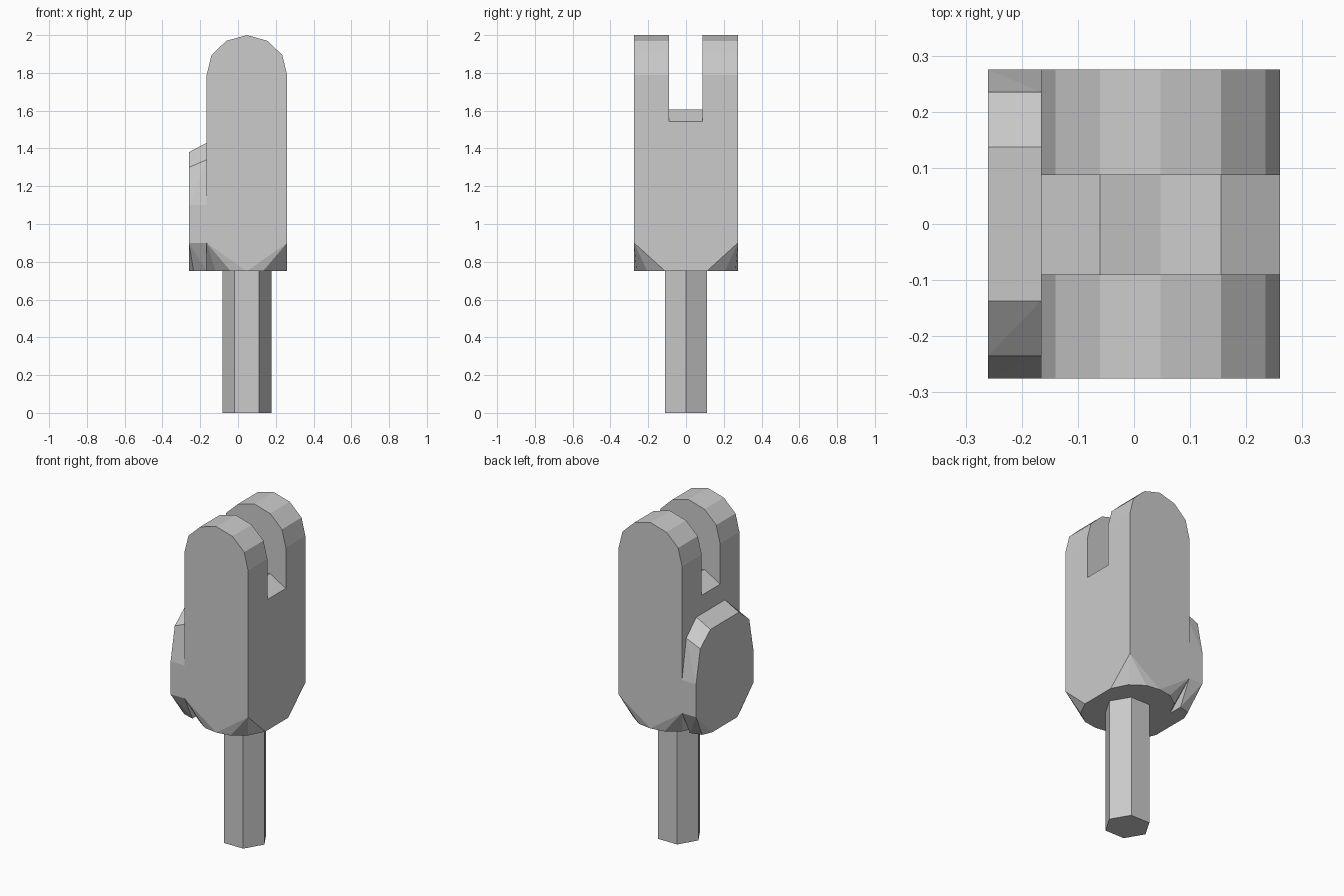
import bpy
import bmesh

old = bpy.data.objects.get("Cube")
if old:
    bpy.data.objects.remove(old, do_unlink=True)

grey = bpy.data.materials.new("plain grey")
grey.use_nodes = True
colour = (0.6, 0.6, 0.6, 1)
grey.diffuse_color = colour
grey.node_tree.nodes["Principled BSDF"].inputs["Base Color"].default_value = colour

CX = 0.047      # centre line of the body and stem
HALF = 0.213    # half width of the body
DEPTH = 0.275   # half depth of the body
RIM = 0.75      # underside of the body


def finish(name, bm):
    bmesh.ops.recalc_face_normals(bm, faces=bm.faces)
    mesh = bpy.data.meshes.new(name)
    bm.to_mesh(mesh)
    bm.free()
    mesh.materials.append(grey)
    obj = bpy.data.objects.new(name, mesh)
    bpy.context.collection.objects.link(obj)
    return obj


def hull(name, points):
    """Convex flat-faced solid around the points."""
    bm = bmesh.new()
    for p in points:
        bm.verts.new(p)
    bmesh.ops.remove_doubles(bm, verts=bm.verts, dist=0.0005)
    result = bmesh.ops.convex_hull(bm, input=bm.verts)
    loose = [v for v in result["geom_interior"] if isinstance(v, bmesh.types.BMVert)]
    bmesh.ops.delete(bm, geom=loose, context="VERTS")
    bmesh.ops.dissolve_limit(bm, angle_limit=0.01, verts=bm.verts, edges=bm.edges)
    return finish(name, bm)


def prism(name, profile, y0, y1):
    """Profile in x and z, extruded along y."""
    bm = bmesh.new()
    face = bm.faces.new([bm.verts.new((x, y0, z)) for x, z in profile])
    out = bmesh.ops.extrude_face_region(bm, geom=[face])
    verts = [v for v in out["geom"] if isinstance(v, bmesh.types.BMVert)]
    bmesh.ops.translate(bm, verts=verts, vec=(0, y1 - y0, 0))
    return finish(name, bm)


# Body: rounded top, upright sides, underside drawn in at the corners
arch = [(HALF, 0.9), (HALF, 1.79), (0.187, 1.895), (0.108, 1.97), (0, 2)]
rim = [(HALF, 0.11), (0.165, 0.205), (0.085, 0.262), (0, DEPTH)]
points = []
for sx in (-1, 1):
    for sy in (-1, 1):
        points += [(CX + sx * x, sy * DEPTH, z) for x, z in arch]
        points += [(CX + sx * x, sy * y, RIM) for x, y in rim]
body = hull("forked_body", points)

# Slot between the two prongs, with a ridged floor
floor = [(-0.3, 1.464), (CX - 0.108, 1.605), (CX, 1.575),
         (CX + 0.108, 1.605), (0.4, 1.461), (0.4, 2.2), (-0.3, 2.2)]
cutter = prism("slot_cutter", floor, -0.09, 0.087)
cutter.hide_render = True
cutter.hide_viewport = True
slot = body.modifiers.new("slot", "BOOLEAN")
slot.operation = "DIFFERENCE"
slot.solver = "EXACT"
slot.object = cutter

# Bevelled plate on the right side, its top sloping outward
outer, inner = -0.26, CX - HALF
points = []
for sy in (-1, 1):
    for y, z_out, z_in in [(0.137, 1.38, 1.43), (0.235, 1.3, 1.34),
                           (DEPTH, 1.1, 1.1), (DEPTH, 0.9, 0.9)]:
        points += [(outer, sy * y, z_out), (inner, sy * y, z_in)]
    points += [(outer, sy * 0.12, RIM), (-0.235, sy * 0.18, RIM),
               (inner, sy * 0.2, RIM)]
hull("side_plate", points)

# Six-sided stem
hexagon = [(0.13, 0), (0.065, 0.11), (0.065, -0.11)]
hull("stem", [(CX + s * x, y, z) for x, y in hexagon
              for s in (-1, 1) for z in (0, RIM + 0.01)])
